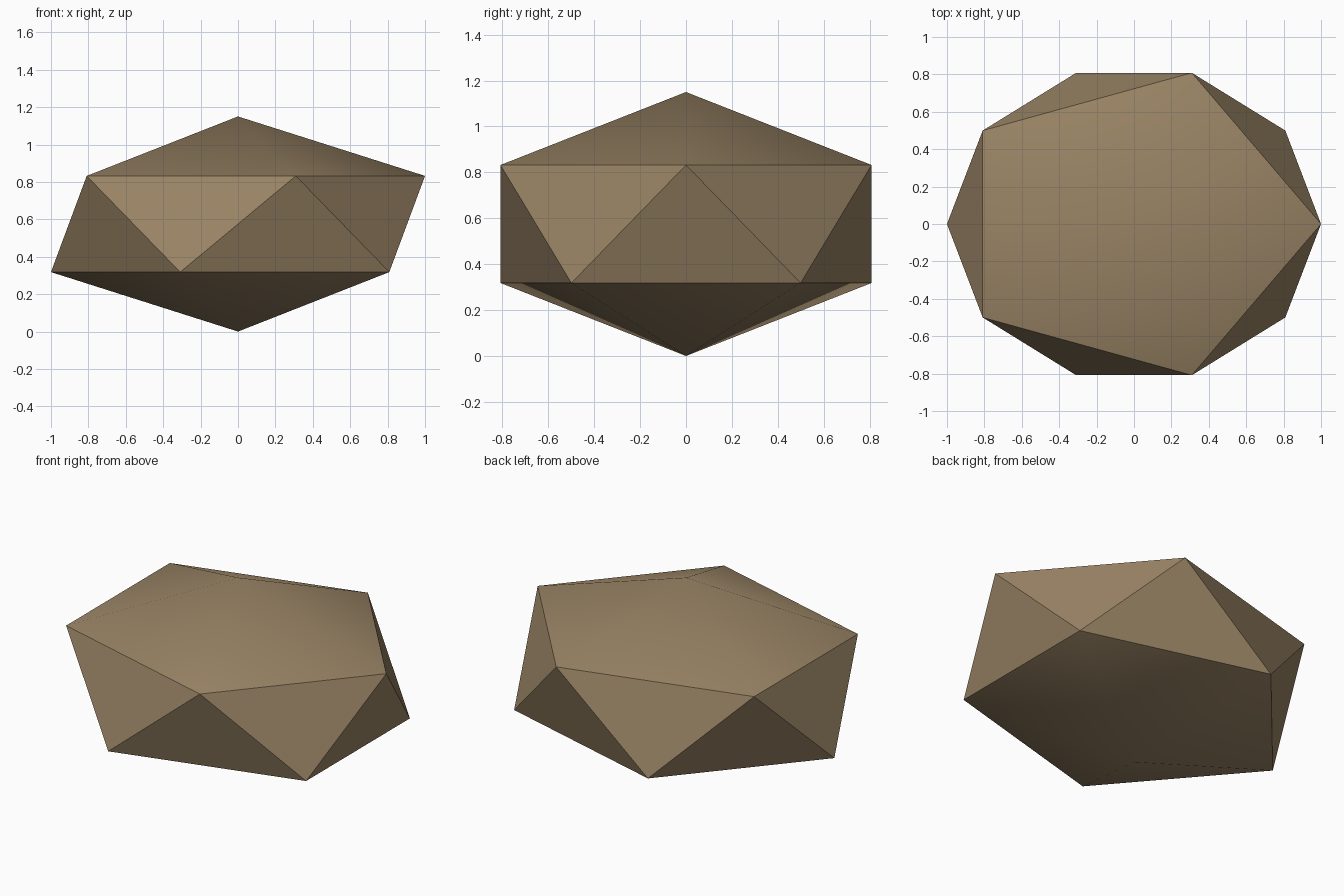
import bpy
import math

cube = bpy.data.objects.get("Cube")
if cube:
    bpy.data.objects.remove(cube, do_unlink=True)

# Stone colour
stone = bpy.data.materials.new("brown_stone")
stone.use_nodes = True
colour = (0.32, 0.23, 0.13, 1.0)
stone.diffuse_color = colour
bsdf = next(n for n in stone.node_tree.nodes if n.type == "BSDF_PRINCIPLED")
bsdf.inputs["Base Color"].default_value = colour
bsdf.inputs["Roughness"].default_value = 0.9

# Rock: a flattened twenty-sided ball resting on its lower point
half_height = 0.575
bpy.ops.mesh.primitive_ico_sphere_add(subdivisions=1, radius=1, location=(0, 0, half_height))
rock = bpy.context.object
rock.name = "rock"
ring_radius = 2 / math.sqrt(5)
rock.scale = (1 / ring_radius, 0.85 / ring_radius, half_height)
bpy.ops.object.transform_apply(location=True, rotation=True, scale=True)
rock.data.materials.append(stone)

# Shallow caps blend smoothly, side facets stay sharp
bpy.ops.object.shade_smooth_by_angle(angle=math.radians(30))
